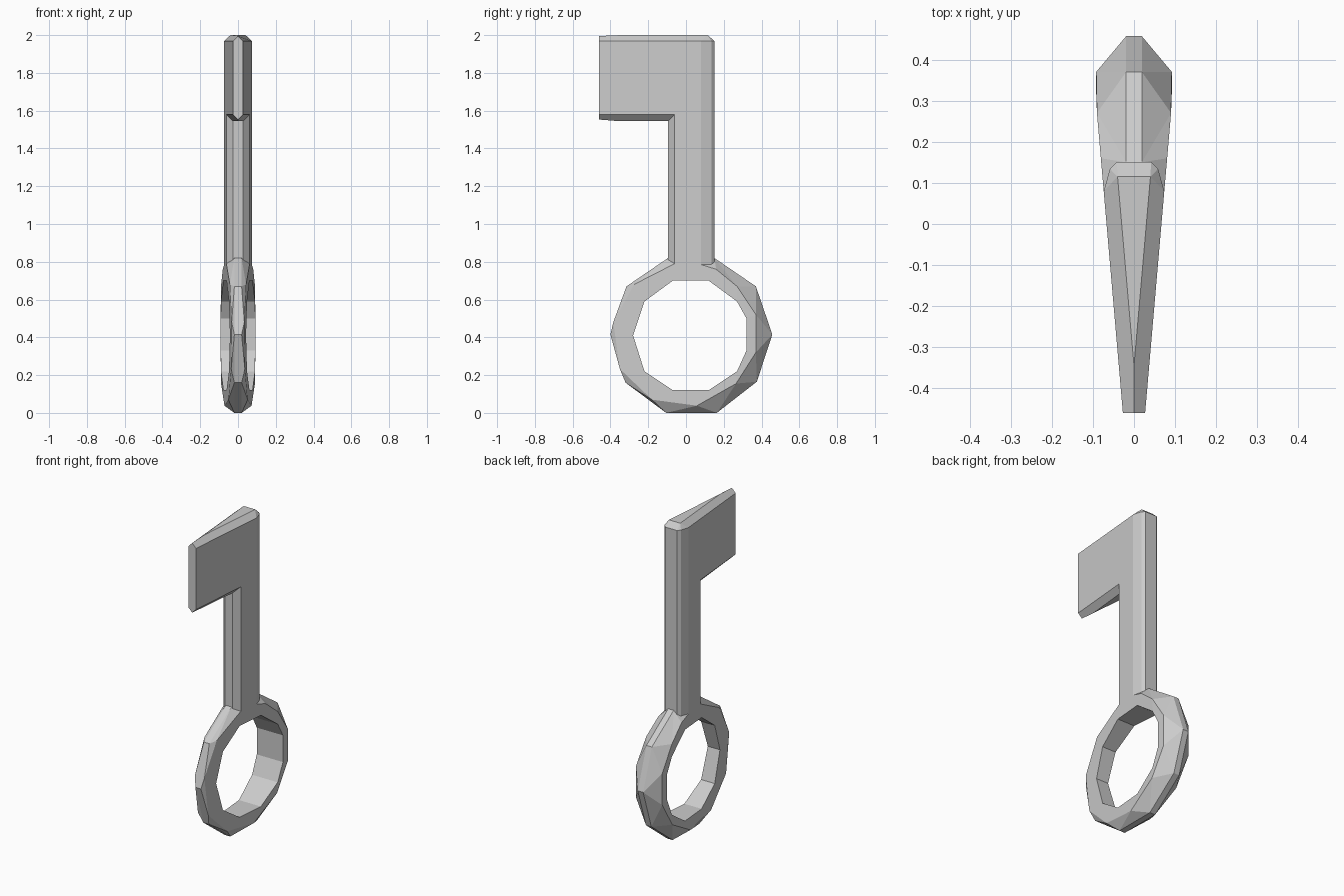
import bpy, bmesh
from mathutils import Vector

if "Cube" in bpy.data.objects:
    bpy.data.objects.remove(bpy.data.objects["Cube"])

bm = bmesh.new()


def half_width(y):
    # the flat sides taper towards the bit
    return min(0.092, 0.0668 + 0.0865 * y)


def side(y, z):
    return (half_width(y), y, z)


def face(*pts):
    bm.faces.new([bm.verts.new(p) for p in pts])


def zip_strip(a, b):
    # joins two point rows of different length with triangles
    a, b = [Vector(p) for p in a], [Vector(p) for p in b]
    i = j = 0
    while i < len(a) - 1 or j < len(b) - 1:
        step_a = j == len(b) - 1 or (
            i < len(a) - 1 and (a[i + 1] - b[j]).length < (a[i] - b[j + 1]).length)
        if step_a:
            face(a[i], a[i + 1], b[j])
            i += 1
        else:
            face(a[i], b[j + 1], b[j])
            j += 1


def wall(row):
    # straight wall from a row to the middle plane
    for p, q in zip(row, row[1:]):
        face(p, q, (0, q[1], q[2]), (0, p[1], p[2]))


# ring: hole, edge of the flat side, outer rim (y, z)
hole_yz = [(-.07, .70), (-.22, .59), (-.28, .41), (-.22, .22), (-.07, .12), (.12, .12),
           (.27, .22), (.32, .33), (.32, .50), (.27, .59), (.12, .70)]
flat_yz = [(-.06, .79), (-.275, .68), (-.385, .48), (-.35, .232), (-.18, .07), (.058, .038),
           (.265, .155), (.37, .32), (.37, .52), (.27, .67), (.16, .76), (.08, .785)]
rim_yz = [(-.095, .82), (-.315, .67), (-.40, .415), (-.32, .16), (-.105, 0), (.163, 0),
          (.375, .165), (.457, .415), (.37, .67), (.15, .82)]
hole = [side(*p) for p in hole_yz]
flat = [side(*p) for p in flat_yz]
rim = [(.019, y, z) for y, z in rim_yz]
zip_strip(hole + hole[:1], flat + flat[:1])
zip_strip(flat, rim)
wall(hole + hole[:1])
wall(rim)

# shaft and bit: flat side
end_top, end_low = side(-.46, 1.968), side(-.46, 1.58)
back_top, back_low = side(.08, 1.968), side(.08, .785)
front_top, front_low = side(-.06, 1.58), side(-.06, .79)
face(end_top, end_low, front_top, front_low, back_low, back_top)

# top bevel and cap
cap, cap_tip, tip_top = (.04, .115, 2), (0, -.345, 2), (0, -.46, 1.995)
face(end_top, back_top, cap, cap_tip, tip_top)
face(cap_tip, cap, (0, .115, 2))

# back of the shaft
b1, b2 = (.0585, .134), (.0415, .151)
back = [back_top, (*b1, 1.968), (*b2, 1.968), (0, b2[1], 1.968)]
low_z = [.785, .78, .78, .78]
for k in range(3):
    p, q = back[k], back[k + 1]
    face(p, q, (q[0], q[1], low_z[k + 1]), (p[0], p[1], low_z[k]))
face(back[0], back[1], cap)
face(back[1], back[2], cap)
face(back[2], back[3], (0, .115, 2), cap)

# bit end and underside
tip_low, keel, inner = (0, -.46, 1.553), (0, -.36, 1.545), (.0266, -.095, 1.545)
face(end_top, end_low, tip_low, tip_top)
face(end_low, front_top, inner, keel, tip_low)
face(keel, inner, (0, -.095, 1.545))

# front of the shaft
inner_low = (.0266, -.095, .80)
face(front_top, front_low, inner_low, inner)
wall([inner, inner_low])

# mirror to the other side
copy = bmesh.ops.duplicate(bm, geom=bm.verts[:] + bm.edges[:] + bm.faces[:])["geom"]
for v in copy:
    if isinstance(v, bmesh.types.BMVert):
        v.co.x *= -1
bmesh.ops.remove_doubles(bm, verts=bm.verts[:], dist=0.0005)
bmesh.ops.recalc_face_normals(bm, faces=bm.faces[:])

mesh = bpy.data.meshes.new("key")
bm.to_mesh(mesh)
bm.free()
bpy.context.collection.objects.link(bpy.data.objects.new("key", mesh))
